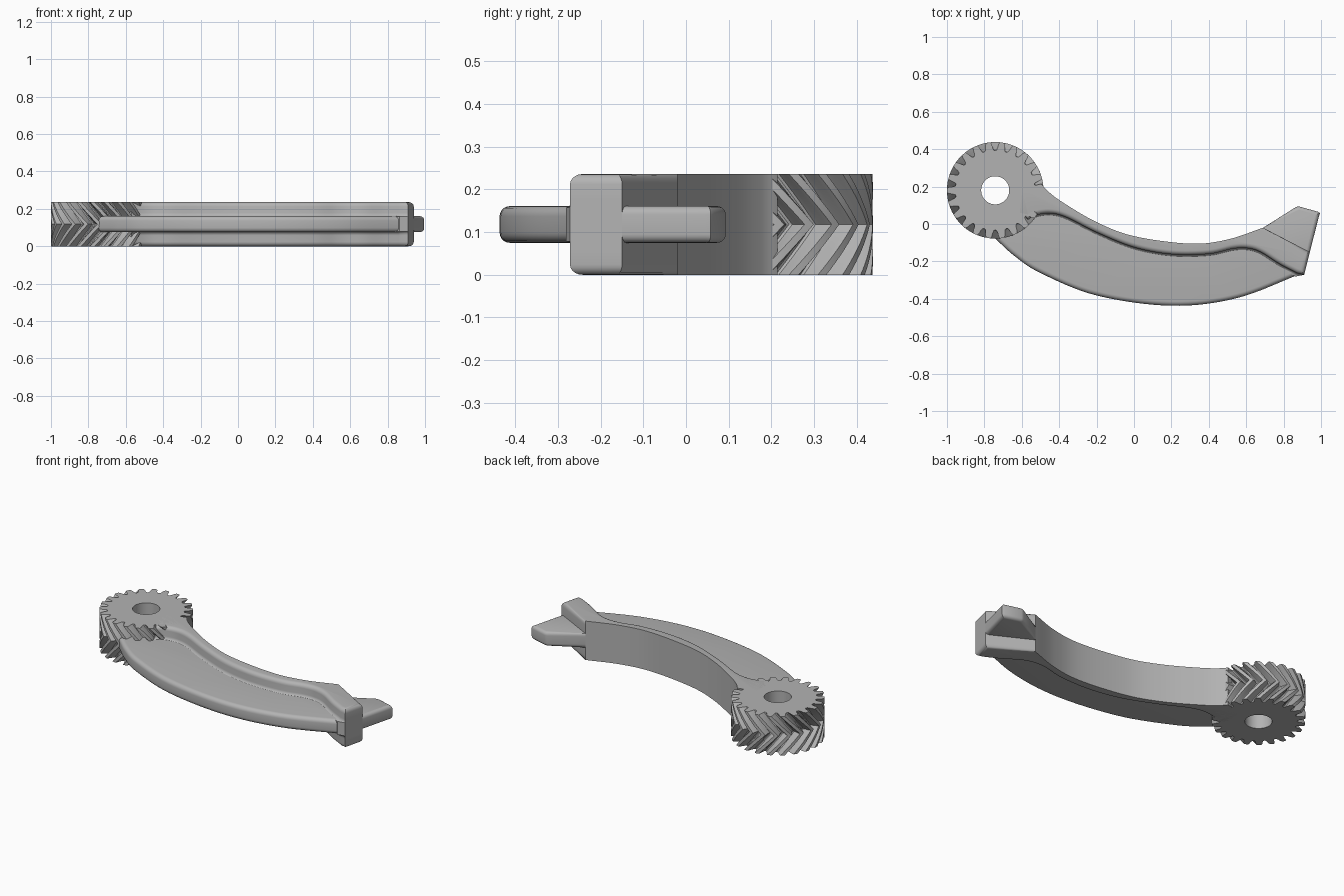
import bpy, bmesh, math
from mathutils import Vector

if "Cube" in bpy.data.objects:
    bpy.data.objects.remove(bpy.data.objects["Cube"])

H = 0.236
CX, CY = -0.742, 0.18          # hub centre

grey = bpy.data.materials.new("plain grey")
grey.diffuse_color = (0.45, 0.45, 0.45, 1)
grey.use_nodes = True
grey.node_tree.nodes["Principled BSDF"].inputs["Base Color"].default_value = grey.diffuse_color


def spline(pts, n=8):
    """Catmull-Rom curve through the points."""
    p = [Vector(q) for q in pts]
    p = [2 * p[0] - p[1]] + p + [2 * p[-1] - p[-2]]
    out = []
    for i in range(1, len(p) - 2):
        a, b, c, d = p[i - 1:i + 3]
        for k in range(n):
            t = k / n
            out.append(0.5 * (2 * b + (c - a) * t + (2 * a - 5 * b + 4 * c - d) * t * t
                              + (3 * b - a - 3 * c + d) * t ** 3))
    return out + [p[-2]]


def normals(loop):
    """Mitred outward normals of a counter-clockwise outline."""
    res = []
    for i, p in enumerate(loop):
        a = (p - loop[i - 1]).normalized()
        b = (loop[(i + 1) % len(loop)] - p).normalized()
        n1, n2 = Vector((a.y, -a.x)), Vector((b.y, -b.x))
        res.append((n1 + n2) / max(0.5, 1 + n1.dot(n2)))
    return res


def finish(name, bm):
    bmesh.ops.recalc_face_normals(bm, faces=bm.faces)
    me = bpy.data.meshes.new(name)
    bm.to_mesh(me)
    bm.free()
    me.materials.append(grey)
    ob = bpy.data.objects.new(name, me)
    bpy.context.collection.objects.link(ob)
    bpy.ops.object.select_all(action='DESELECT')
    ob.select_set(True)
    bpy.context.view_layer.objects.active = ob
    bpy.ops.object.shade_smooth_by_angle(angle=math.radians(32))


def skin(bm, rings):
    for a, b in zip(rings, rings[1:]):
        for i in range(len(a)):
            j = (i + 1) % len(a)
            bm.faces.new((a[i], a[j], b[j], b[i]))


def slab(name, loop, levels, w_round, w_flare):
    """Stack of outlines; negative offsets round the rim, positive ones flare it."""
    bm = bmesh.new()
    nor = normals(loop)
    rings = []
    for z, off in levels:
        w = w_round if off < 0 else w_flare
        rings.append([bm.verts.new((*(p + n * off * k), z)) for p, n, k in zip(loop, nor, w)])
    skin(bm, rings)
    bm.faces.new(rings[0])
    bm.faces.new(rings[-1])
    finish(name, bm)


def rounded(z0, r, steps=5):
    """Lower quarter-round: (height, offset) pairs."""
    return [(z0 + r * (1 - math.cos(a)), -r * (1 - math.sin(a)))
            for a in (math.pi / 2 * k / steps for k in range(steps + 1))]


def mirror(levels):
    return levels + [(H - z, o) for z, o in reversed(levels)]


# Full-height rail with rounded front edge and a fillet down to the web
front = spline([(-0.57, 0.02), (-0.53, 0.045), (-0.45, 0.057), (-0.36, 0.035), (-0.2, -0.045),
                (0, -0.125), (0.2, -0.162), (0.4, -0.16), (0.53, -0.132), (0.61, -0.13),
                (0.68, -0.152), (0.78, -0.215), (0.87, -0.262)])
end = [Vector(p) for p in ((0.91, -0.272), (0.94, -0.15))]
back = spline([(0.69, -0.02), (0.5, -0.083), (0.3, -0.105), (0, -0.065), (-0.2, 0.01),
               (-0.38, 0.115), (-0.46, 0.175), (-0.495, 0.215)])
root = [Vector((-0.6, 0.19)), Vector((-0.61, 0.06))]
nf, nb = len(front), len(back) + len(root)
fillet = [(0.078 - 0.02 * math.cos(a), 0.02 * (1 - math.sin(a)))
          for a in (math.pi / 2 * (1 - k / 4) for k in range(5))]
fillet = [(0.058 + 0.02 * math.sin(k * math.pi / 8), 0.02 * (1 - math.cos(k * math.pi / 8)))
          for k in range(5)]
slab("rail", front + end + back + root, mirror(rounded(0, 0.024) + fillet),
     [1] * nf + [1, 1] + [0] * nb, [1] * nf + [0, 0] + [0] * nb)

# Thin curved web in front of the rail
rim = spline([(-0.745, -0.075), (-0.64, -0.17), (-0.5, -0.262), (-0.2, -0.382), (0.2, -0.437),
              (0.55, -0.396), (0.895, -0.265)])
inside = [Vector(p) for p in ((0.87, -0.2), (0.62, -0.09), (0.3, -0.135), (0, -0.095),
                              (-0.2, -0.015), (-0.45, 0.09), (-0.6, 0.11), (-0.74, 0.03))]
slab("web", rim + inside, mirror(rounded(0.075, 0.024)),
     [1] * len(rim) + [0] * len(inside), [0] * (len(rim) + len(inside)))

# Tab beyond the end of the rail
tab = [Vector(p) for p in ((0.68, -0.06), (0.9, -0.17), (0.935, -0.165), (0.94, -0.15), (0.99, 0.045),
                           (0.995, 0.058), (0.982, 0.066), (0.885, 0.093), (0.868, 0.092), (0.69, -0.02))]
slab("end_tab", tab, mirror(rounded(0.075, 0.02)), [0, 0, 1, 1, 1, 1, 1, 1, 1, 0], [0] * 10)

# Herringbone gear with a bore
TEETH, R_TIP, R_ROOT, R_BORE = 22, 0.258, 0.212, 0.075
TWIST = math.radians(25)
tooth = [(-0.5, R_ROOT), (-0.38, R_ROOT + 0.003), (-0.3, 0.228), (-0.24, 0.246), (-0.16, R_TIP),
         (0, R_TIP), (0.16, R_TIP), (0.24, 0.246), (0.3, 0.228), (0.38, R_ROOT + 0.003)]
pitch = 2 * math.pi / TEETH
bm = bmesh.new()
outer, inner = [], []
LAYERS = 16
for k in range(LAYERS + 1):
    z = H * k / LAYERS
    turn = math.pi / 2 + TWIST * (1 - abs(2 * k / LAYERS - 1))
    ro, ri = [], []
    for t in range(TEETH):
        for f, r in tooth:
            a = turn + (t + 0.5 + f) * pitch
            ro.append(bm.verts.new((CX + r * math.cos(a), CY + r * math.sin(a), z)))
            if k in (0, LAYERS):
                b = a - turn + math.pi / 2
                ri.append(bm.verts.new((CX + R_BORE * math.cos(b), CY + R_BORE * math.sin(b), z)))
    outer.append(ro)
    if ri:
        inner.append(ri)
skin(bm, outer)
skin(bm, inner)
skin(bm, [outer[0], inner[0]])
skin(bm, [outer[-1], inner[-1]])
finish("gear", bm)
